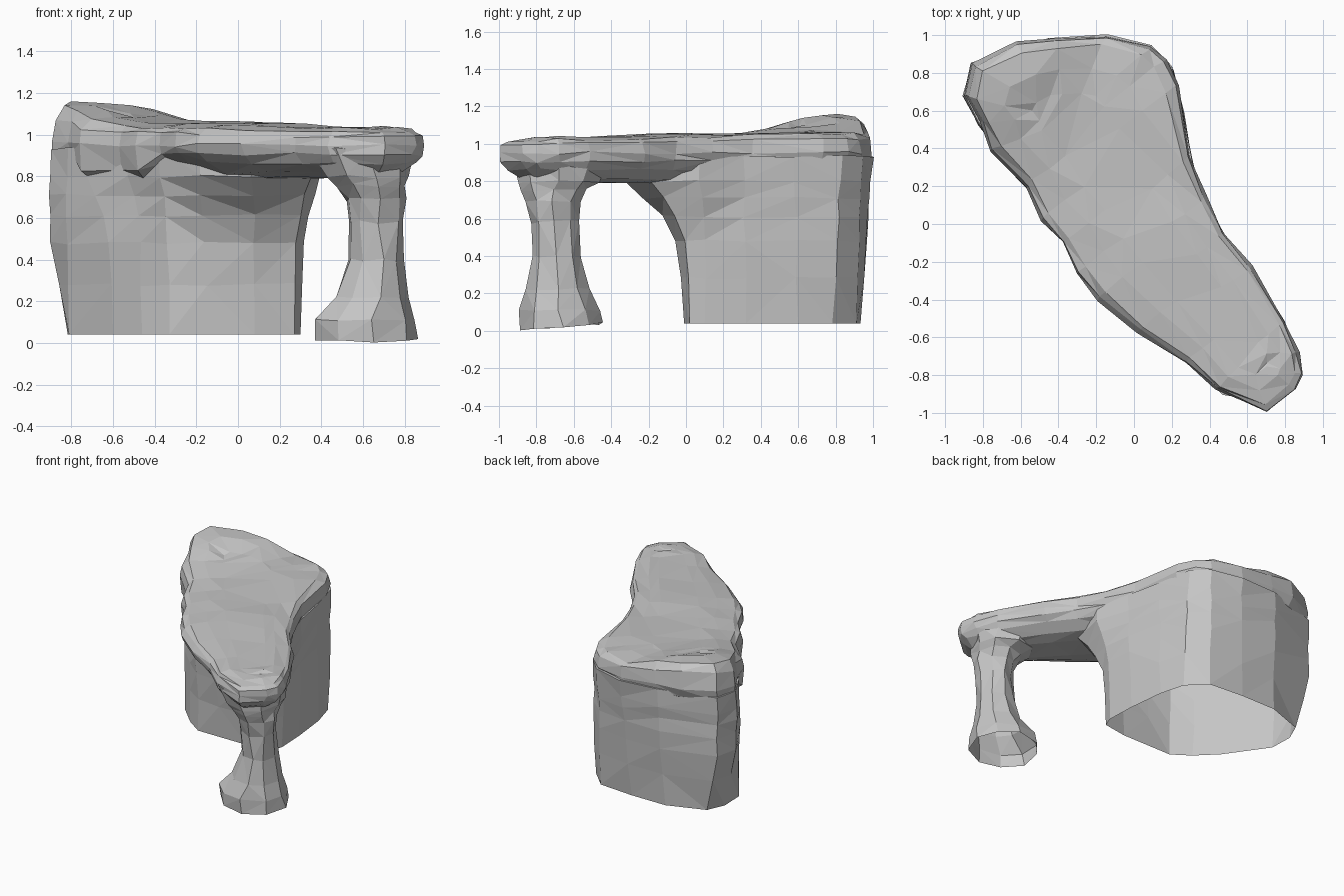
import bpy, bmesh, math, random
from mathutils import Vector

random.seed(4)
if "Cube" in bpy.data.objects:
    bpy.data.objects.remove(bpy.data.objects["Cube"], do_unlink=True)

stone = bpy.data.materials.new("grey stone")
stone.use_nodes = True
GREY = (0.56, 0.56, 0.56, 1)
stone.diffuse_color = GREY
stone.node_tree.nodes["Principled BSDF"].inputs["Base Color"].default_value = GREY


def loft(name, rings, rough, flat_start=False):
    """Skin closed rings of points into a capped, roughly faceted solid."""
    bm = bmesh.new()
    loops = []
    for k, ring in enumerate(rings):
        r = 0 if flat_start and k == 0 else rough
        loops.append([bm.verts.new(Vector(p) + Vector([random.uniform(-r, r) for _ in range(3)]))
                      for p in ring])
    n = len(loops[0])
    for a, b in zip(loops, loops[1:]):
        for i in range(n):
            j = (i + 1) % n
            bm.faces.new((a[i], a[j], b[j], b[i]))
    bm.faces.new(loops[0][::-1])
    bm.faces.new(loops[-1])
    bmesh.ops.triangulate(bm, faces=bm.faces)
    bmesh.ops.recalc_face_normals(bm, faces=bm.faces)
    me = bpy.data.meshes.new(name)
    bm.to_mesh(me)
    bm.free()
    me.materials.append(stone)
    ob = bpy.data.objects.new(name, me)
    bpy.context.collection.objects.link(ob)
    return ob


# Deck: plan outline drawn in towards a diagonal spine
outline = [(.89, -.8), (.87, -.68), (.8, -.52), (.62, -.22), (.48, -.05), (.38, .14),
           (.3, .36), (.23, .74), (.17, .87), (.09, .94), (-.14, 1), (-.42, .99),
           (-.62, .96), (-.86, .85), (-.9, .68), (-.82, .54), (-.76, .39), (-.57, .2),
           (-.5, .02), (-.38, -.1), (-.3, -.26), (-.2, -.4), (.02, -.57), (.27, -.73),
           (.43, -.88), (.7, -1), (.85, -.88)]
A, B = Vector((-.35, .55)), Vector((.62, -.7))


def spine_point(p):
    t = (p - A).dot(B - A) / (B - A).length_squared
    return A.lerp(B, min(1, max(0, t)))


def deck_ring(f, z, bump):
    ring = []
    for xy in outline:
        p = Vector(xy)
        q = spine_point(p).lerp(p, f)
        d = (q - Vector((-.7, .85))).length
        h = z + bump * min(1, max(0, 1.5 - d / .35)) + .02 * q.y * (z > 1)
        # ragged lip hanging over the front of the base
        if z < .93 and -.8 < p.x < -.45 and p.y < .45:
            h -= .08
        ring.append((q.x, q.y, h))
    return ring


deck = loft("rock_arch", [deck_ring(*r) for r in (
    (.3, .795, 0), (.6, .815, 0), (.85, .865, 0), (.97, .905, 0), (1, .95, .02),
    (.965, 1.01, .07), (.88, 1.035, .1), (.6, 1.045, .09), (.33, 1.05, .05))], .009)

# Base: broad block whose front flares out to carry the deck
foot = [(.3, .1), (.29, .32), (.26, .6), (.21, .78), (.08, .91), (-.2, .93), (-.48, .93),
        (-.75, .83), (-.81, .7), (-.81, .52), (-.6, .22), (-.46, .08), (-.33, -.01),
        (-.15, -.01), (.08, -.01), (.27, .02)]
head = [(.4, .07), (.315, .31), (.26, .58), (.2, .83), (.09, .94), (-.14, 1), (-.45, .99),
        (-.86, .85), (-.9, .68), (-.82, .53), (-.73, .41), (-.53, .17), (-.37, -.05),
        (-.19, -.24), (.07, -.34), (.35, -.2)]


def base_ring(z, flare):
    ring = []
    for i, (a, b) in enumerate(zip(foot, head)):
        # the far sides lean steadily; the arch side curls under the deck
        f = flare
        if 0 < i < 10:
            f = min(1, z * (2 if i > 6 else 1.1))
        p = Vector(a).lerp(Vector(b), f)
        ring.append((p.x, p.y, z))
    return ring


base = loft("base", [base_ring(*r) for r in (
    (.04, 0), (.28, .04), (.48, .12), (.61, .34), (.71, .64), (.8, .95), (.935, 1))],
    .008, True)

# Pillar: waisted nine-sided leg with a spread, slightly tilted foot
spans = [(.36, .86, -.9, -.43, .01), (.36, .85, -.9, -.46, .11), (.47, .82, -.85, -.52, .22),
         (.53, .8, -.82, -.56, .4), (.53, .79, -.82, -.58, .58), (.51, .8, -.85, -.57, .69),
         (.47, .81, -.88, -.53, .755), (.41, .83, -.91, -.46, .8), (.33, .84, -.94, -.41, .93)]
rings = []
for x0, x1, y0, y1, z in spans:
    ring = []
    for i in range(9):
        a = math.tau * i / 9
        y = (y0 + y1) / 2 + math.sin(a) * (y1 - y0) / 2
        tilt = .07 * (y + .9) if z < .1 else 0
        ring.append(((x0 + x1) / 2 + math.cos(a) * (x1 - x0) / 2, y, z + tilt))
    rings.append(ring)
pillar = loft("pillar", rings, .012)

# Fuse the three rocks into one skin
bpy.context.view_layer.objects.active = deck
for part in (base, pillar):
    mod = deck.modifiers.new("fuse", 'BOOLEAN')
    mod.operation = 'UNION'
    mod.solver = 'EXACT'
    mod.object = part
    bpy.ops.object.modifier_apply(modifier=mod.name)
    bpy.data.objects.remove(part, do_unlink=True)

# Open the undersides so the rock is a hollow shell
bm = bmesh.new()
bm.from_mesh(deck.data)
under = [f for f in bm.faces if f.normal.z < -.7 and f.calc_center_median().z < .1]
bmesh.ops.delete(bm, geom=under, context='FACES')
bm.to_mesh(deck.data)
bm.free()
